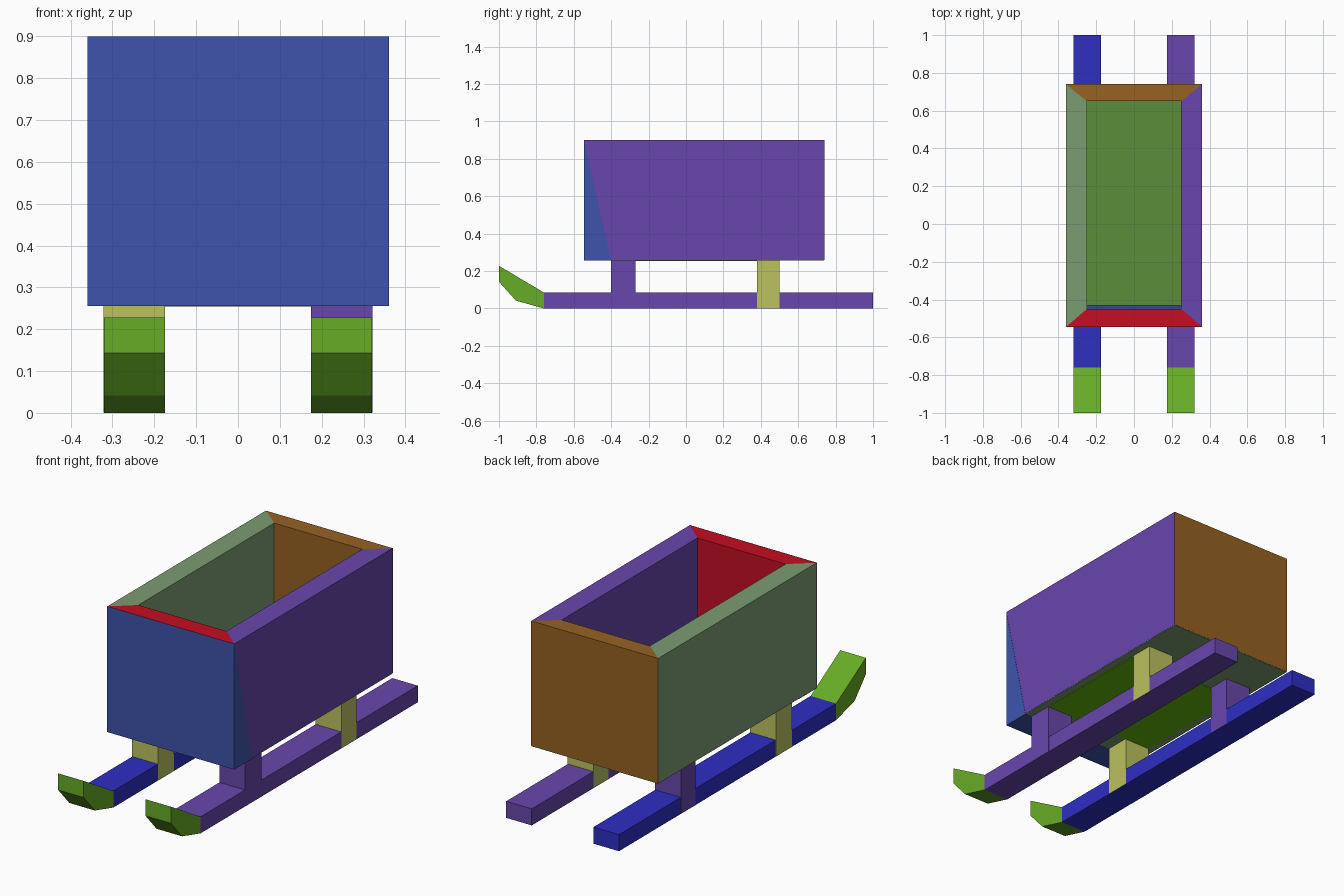
import bpy, bmesh

if "Cube" in bpy.data.objects:
    bpy.data.objects.remove(bpy.data.objects["Cube"], do_unlink=True)


def material(name, rgb):
    """Flat material from 0-255 sRGB values."""
    lin = [((c / 255 + 0.055) / 1.055) ** 2.4 if c > 10 else c / 255 / 12.92 for c in rgb]
    m = bpy.data.materials.new(name)
    m.use_nodes = True
    m.diffuse_color = (*lin, 1)
    m.node_tree.nodes["Principled BSDF"].inputs["Base Color"].default_value = (*lin, 1)
    return m


PURPLE = material("purple", (104, 70, 172))
SAGE = material("sage", (123, 156, 113))
BROWN = material("brown", (150, 98, 34))
RED = material("red", (196, 14, 34))
PANEL = material("slate_blue", (62, 84, 172))
FLOOR = material("moss_green", (91, 141, 59))
TIP = material("leaf_green", (103, 172, 38))
BLUE = material("bright_blue", (46, 46, 196))
YELLOW = material("straw_yellow", (187, 194, 94))
GREEN = material("vivid_green", (98, 184, 12))


def prism(name, outline, axis, lo, hi, mat):
    """Extrude a 2D outline: along z from (x, y) points, or along x from (y, z) points."""
    place = (lambda p, d: (p[0], p[1], d)) if axis == "z" else (lambda p, d: (d, p[0], p[1]))
    bm = bmesh.new()
    a = [bm.verts.new(place(p, lo)) for p in outline]
    b = [bm.verts.new(place(p, hi)) for p in outline]
    bm.faces.new(a)
    bm.faces.new(b)
    for i in range(len(a)):
        j = (i + 1) % len(a)
        bm.faces.new((a[i], a[j], b[j], b[i]))
    bmesh.ops.recalc_face_normals(bm, faces=bm.faces)
    me = bpy.data.meshes.new(name)
    bm.to_mesh(me)
    bm.free()
    me.materials.append(mat)
    ob = bpy.data.objects.new(name, me)
    bpy.context.collection.objects.link(ob)
    return ob


def box(name, x0, x1, y0, y1, z0, z1, mat):
    return prism(name, [(x0, y0), (x1, y0), (x1, y1), (x0, y1)], "z", z0, z1, mat)


# Crate: four mitred walls around an open top
BASE, TOP = 0.26, 0.90
outer = [(-0.36, -0.545), (0.36, -0.545), (0.36, 0.74), (-0.36, 0.74)]
inner = [(-0.25, -0.45), (0.25, -0.45), (0.25, 0.65), (-0.25, 0.65)]
walls = [("front_wall", RED), ("left_wall", PURPLE), ("back_wall", BROWN), ("right_wall", SAGE)]
for i, (name, mat) in enumerate(walls):
    j = (i + 1) % 4
    prism(name, [outer[i], outer[j], inner[j], inner[i]], "z", BASE, TOP, mat)

# Crate floor and underside
box("crate_floor", -0.25, 0.25, -0.45, 0.65, BASE, 0.39, FLOOR)
box("crate_underside", -0.359, 0.359, -0.45, 0.739, 0.257, 0.262, SAGE)
box("underside_panel", -0.32, 0.32, -0.27, 0.38, 0.254, 0.258, GREEN)

# Wedge-shaped front panel
prism("front_panel", [(-0.546, TOP), (-0.546, 0.256), (-0.40, 0.256)], "x", -0.3597, 0.361, PANEL)

# Runners with upturned tips, and the struts passing through them
tip_profile = [(-0.76, 0), (-0.76, 0.085), (-1.0, 0.228), (-1.0, 0.143), (-0.91, 0.042)]
sides = [("left", 0.175, 0.32, PURPLE, PURPLE, YELLOW),
         ("right", -0.32, -0.175, BLUE, YELLOW, PURPLE)]
for side, x0, x1, ski, front, back in sides:
    box(side + "_runner", x0, x1, -0.76, 1.0, 0, 0.085, ski)
    prism(side + "_runner_tip", tip_profile, "x", x0, x1, TIP)
    box(side + "_front_strut", x0 - 0.001, x1 + 0.001, -0.40, -0.27, 0.0005, BASE, front)
    box(side + "_back_strut", x0 - 0.001, x1 + 0.001, 0.38, 0.50, 0.0005, BASE, back)
